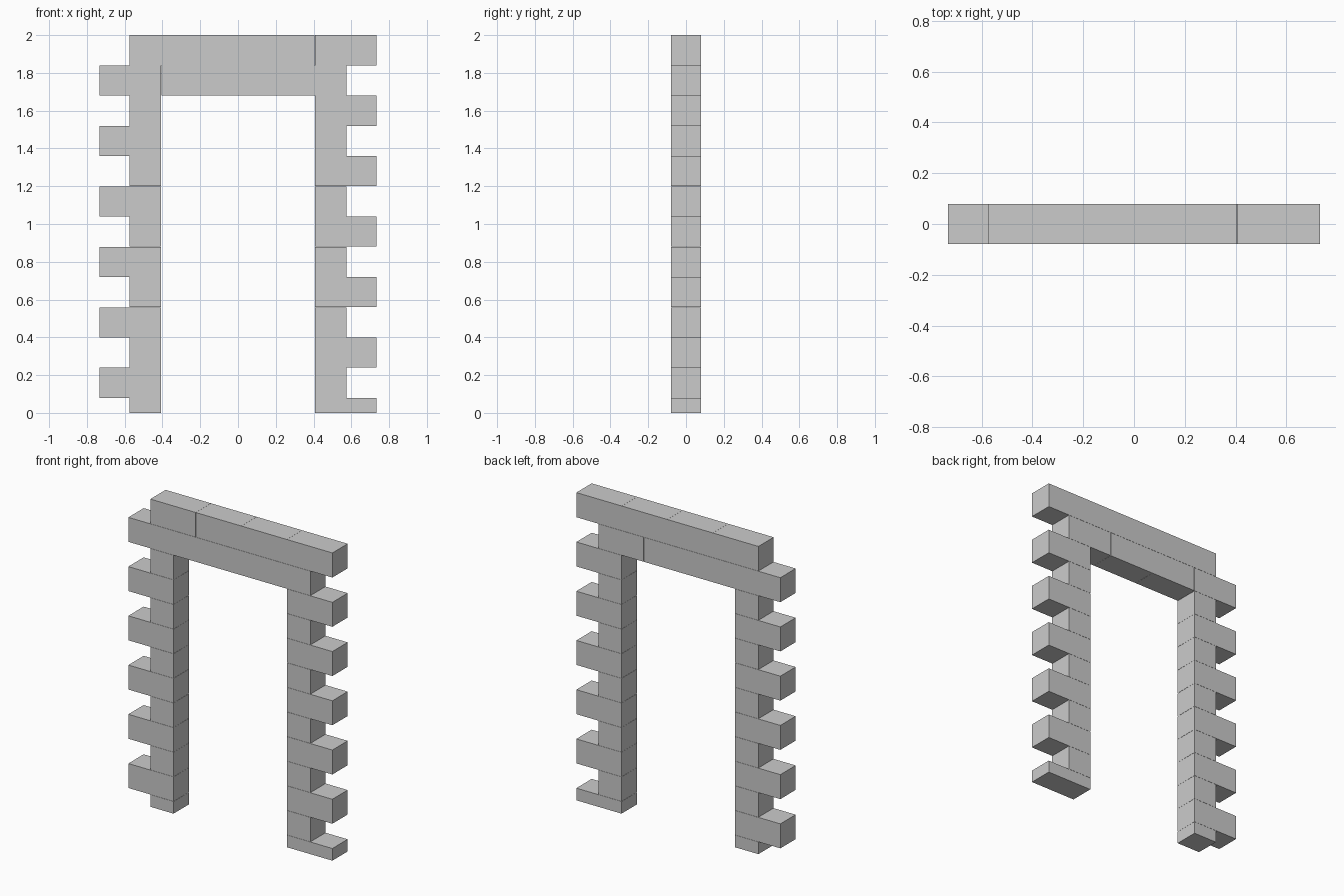
import bpy

if "Cube" in bpy.data.objects:
    bpy.data.objects.remove(bpy.data.objects["Cube"])

DEPTH = 0.157      # wall thickness
COURSE = 0.16      # height of a full course
GAP = 0.001        # hairline joint
INNER, SHORT, OUTER = 0.408, 0.576, 0.734


def block(name, x0, x1, z0, z1):
    bpy.ops.mesh.primitive_cube_add(size=1, location=((x0 + x1) / 2, 0, (z0 + z1) / 2))
    ob = bpy.context.object
    ob.name = name
    ob.scale = (x1 - x0 - GAP, DEPTH, z1 - z0)
    bpy.ops.object.transform_apply(location=False, rotation=False, scale=True)


def course_z(i):
    # the bottom course is only half height
    z0 = 0 if i == 0 else COURSE * (i - 0.5)
    z1 = COURSE * (i + 0.5)
    return z0, z1 - (GAP if i < 12 else 0)


# Toothed jambs: long and short blocks alternate, opposite on each side
for i in range(11):
    z0, z1 = course_z(i)
    left, right = (OUTER, SHORT) if i % 2 else (SHORT, OUTER)
    block(f"left_jamb_block_{i}", -left, -INNER, z0, z1)
    block(f"right_jamb_block_{i}", INNER, right, z0, z1)

# Two full courses of four blocks spanning the opening
for i, start, end in ((11, -OUTER, SHORT), (12, -SHORT, OUTER)):
    z0, z1 = course_z(i)
    length = (end - start) / 4
    for k in range(4):
        block(f"lintel_block_{i}_{k}", start + k * length, start + (k + 1) * length, z0, z1)
